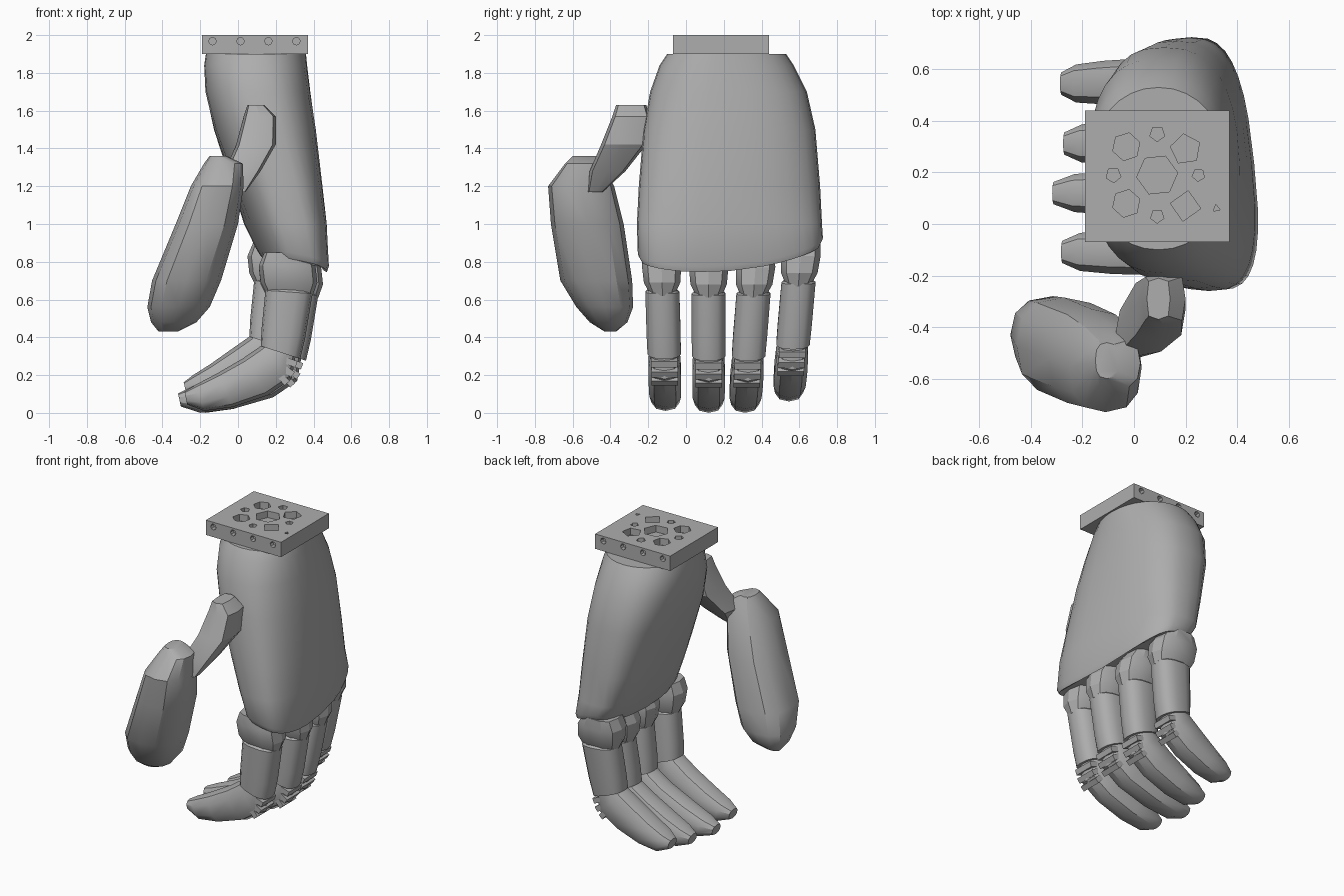
import bpy, bmesh, math
from mathutils import Vector, Matrix

cube = bpy.data.objects.get("Cube")
if cube:
    bpy.data.objects.remove(cube, do_unlink=True)

GREY = (0.42, 0.42, 0.42, 1)
grey = bpy.data.materials.new("matte grey")
grey.use_nodes = True
grey.diffuse_color = GREY
bsdf = grey.node_tree.nodes["Principled BSDF"]
bsdf.inputs["Base Color"].default_value = GREY
bsdf.inputs["Roughness"].default_value = 0.6


def finish(bm, name, angle=35):
    bmesh.ops.recalc_face_normals(bm, faces=bm.faces)
    mesh = bpy.data.meshes.new(name)
    bm.to_mesh(mesh)
    bm.free()
    mesh.materials.append(grey)
    obj = bpy.data.objects.new(name, mesh)
    bpy.context.scene.collection.objects.link(obj)
    bpy.ops.object.select_all(action="DESELECT")
    obj.select_set(True)
    bpy.context.view_layer.objects.active = obj
    bpy.ops.object.shade_smooth_by_angle(angle=math.radians(angle))
    return obj


def loft(name, rings, sides, powers, warp=None, angle=35):
    """Skin superellipse sections (centre, half axis, half axis); powers run first to last."""
    bm = bmesh.new()
    loops = []
    for index, (centre, u, v) in enumerate(rings):
        t = index / (len(rings) - 1)
        e = 2 / (powers[0] * (1 - t) + powers[1] * t)
        loop = []
        for i in range(sides):
            a = math.tau * i / sides
            c, s = math.cos(a), math.sin(a)
            p = centre + u * math.copysign(abs(c) ** e, c) + v * math.copysign(abs(s) ** e, s)
            loop.append(bm.verts.new(warp(index, p) if warp else p))
        loops.append(loop)
    for low, high in zip(loops, loops[1:]):
        for i in range(sides):
            j = (i + 1) % sides
            bm.faces.new((low[i], low[j], high[j], high[i]))
    bm.faces.new(loops[0])
    bm.faces.new(loops[-1])
    return finish(bm, name, angle)


def level(z, x0, x1, y0, y1):
    """Horizontal cross-section from its extents."""
    return (Vector(((x0 + x1) / 2, (y0 + y1) / 2, z)),
            Vector(((x1 - x0) / 2, 0, 0)), Vector((0, (y1 - y0) / 2, 0)))


# Palm shell: round wrist widening to a slanted, curved knuckle edge
palm_rings = [
    level(1.90, -0.17, 0.36, -0.10, 0.53), level(1.84, -0.18, 0.365, -0.14, 0.57),
    level(1.70, -0.175, 0.38, -0.19, 0.64), level(1.50, -0.13, 0.405, -0.225, 0.685),
    level(1.20, -0.03, 0.43, -0.25, 0.71), level(1.00, 0.04, 0.445, -0.26, 0.72),
    level(0.80, 0.10, 0.455, -0.255, 0.725), level(0.77, 0.12, 0.445, -0.235, 0.705),
]


def palm_warp(index, p):
    blend = min(1, max(0, (1.9 - p.z) / 0.9))
    q = p.copy()
    q.x -= blend * (0.1 * (p.y - 0.2) + 0.06 * (p.y - 0.2) ** 2 - 0.015)
    if index >= 6:
        q.z += 0.28 * (p.y - 0.08) ** 2 + 0.2 * (0.47 - p.x) - 0.03
    return q


loft("palm", palm_rings, 32, (2.1, 3.3), palm_warp)

# Thumb: blocky lower segment and long rounded tip segment
loft("thumb_base", [
    level(1.63, 0.05, 0.14, -0.37, -0.21), level(1.57, 0.03, 0.20, -0.39, -0.19),
    level(1.42, -0.01, 0.20, -0.45, -0.21), level(1.28, -0.07, 0.12, -0.51, -0.32),
    level(1.17, -0.01, 0.04, -0.52, -0.44)], 8, (4, 4), angle=25)
loft("thumb_tip", [
    level(1.36, -0.15, -0.06, -0.60, -0.46), level(1.32, -0.18, 0.025, -0.64, -0.44),
    level(1.20, -0.25, 0.03, -0.73, -0.38), level(1.00, -0.33, 0.00, -0.715, -0.33),
    level(0.70, -0.455, -0.09, -0.665, -0.285), level(0.56, -0.48, -0.15, -0.58, -0.28),
    level(0.48, -0.46, -0.22, -0.51, -0.31), level(0.43, -0.42, -0.32, -0.43, -0.37)],
    12, (2.6, 2.3), angle=32)


# Fingers: knuckle, straight segment, ridged joint and curled tip
def finger(name, y0, drift, dx, dz, reach):
    def section(x, z, thick, wide, tilt):
        t = math.radians(tilt)
        stretch = reach if x < 0.1 else 1
        centre = Vector((dx + 0.1 + (x - 0.1) * stretch, y0 + drift * (0.8 - z), z + dz))
        return (centre, Vector((math.cos(t), 0, math.sin(t))) * thick, Vector((0, wide, 0)))

    loft(name + "_knuckle", [
        section(0.25, 0.85, 0.11, 0.10, 0), section(0.26, 0.78, 0.15, 0.108, 0),
        section(0.27, 0.69, 0.15, 0.10, 0), section(0.275, 0.62, 0.12, 0.065, 0)],
        10, (3, 2.6), angle=25)
    loft(name + "_segment", [
        section(0.27, 0.66, 0.10, 0.07, -4), section(0.27, 0.64, 0.125, 0.092, -4),
        section(0.24, 0.42, 0.118, 0.092, -12), section(0.225, 0.32, 0.11, 0.09, -18)],
        14, (2.6, 2.6))
    loft(name + "_tip", [
        section(0.235, 0.35, 0.08, 0.07, -25), section(0.20, 0.265, 0.12, 0.088, -46),
        section(0.09, 0.19, 0.118, 0.09, -56), section(-0.08, 0.12, 0.098, 0.088, -65),
        section(-0.22, 0.08, 0.073, 0.077, -72), section(-0.30, 0.078, 0.035, 0.045, -78)],
        10, (2.4, 2.4))
    bm = bmesh.new()
    for x, z, tilt in ((0.267, 0.272, 20), (0.254, 0.228, 35), (0.23, 0.19, 48)):
        c = section(x, z, 1, 1, 0)[0]
        bmesh.ops.create_cube(bm, size=1, matrix=Matrix.Translation(c)
                              @ Matrix.Rotation(math.radians(tilt), 4, "Y")
                              @ Matrix.Diagonal((0.09, 0.14, 0.035, 1)))
    finish(bm, name + "_joint_ridges")


finger("index_finger", -0.13, 0.03, 0.0, 0.0, 0.94)
finger("middle_finger", 0.12, 0.0, 0.03, -0.01, 1.1)
finger("ring_finger", 0.37, -0.08, 0.0, -0.01, 0.92)
finger("little_finger", 0.61, -0.09, -0.06, 0.05, 0.8)

# Wrist plate with side bores and a pattern of angular pits
bm = bmesh.new()
bmesh.ops.create_cube(bm, size=1, matrix=Matrix.Translation((0.09, 0.185, 1.95))
                      @ Matrix.Diagonal((0.56, 0.51, 0.10, 1)))
plate = finish(bm, "wrist_plate")

bm = bmesh.new()


def drill(centre, radius, depth, sides, turn=0.0, tilt=0.0):
    bmesh.ops.create_cone(bm, cap_ends=True, segments=sides, radius1=radius,
                          radius2=radius, depth=depth,
                          matrix=Matrix.Translation(centre) @ Matrix.Rotation(tilt, 4, "X")
                          @ Matrix.Rotation(turn, 4, "Z"))


for k in range(4):
    for y in (-0.07, 0.44):
        drill((-0.135 + 0.148 * k, y, 1.968), 0.02, 0.06, 8, 0, math.pi / 2)
for x, y, r, sides in ((0.09, 0.19, 0.08, 6), (-0.03, 0.30, 0.055, 6),
                       (-0.03, 0.08, 0.055, 6), (0.20, 0.29, 0.06, 5),
                       (0.20, 0.07, 0.06, 4), (-0.08, 0.19, 0.03, 5),
                       (0.25, 0.19, 0.025, 5), (0.09, 0.35, 0.03, 5),
                       (0.09, 0.03, 0.027, 5), (0.32, 0.06, 0.016, 3)):
    drill((x, y, 2.0), r, 0.09, sides, 7 * x)
cutter = finish(bm, "plate_cutter")
cutter.hide_render = True
cut = plate.modifiers.new("pits", "BOOLEAN")
cut.object = cutter
cut.solver = "EXACT"
bpy.context.view_layer.update()
carved = bpy.data.meshes.new_from_object(
    plate.evaluated_get(bpy.context.evaluated_depsgraph_get()))
carved.shade_flat()
plate.modifiers.clear()
plate.data = carved
bpy.data.objects.remove(cutter, do_unlink=True)
